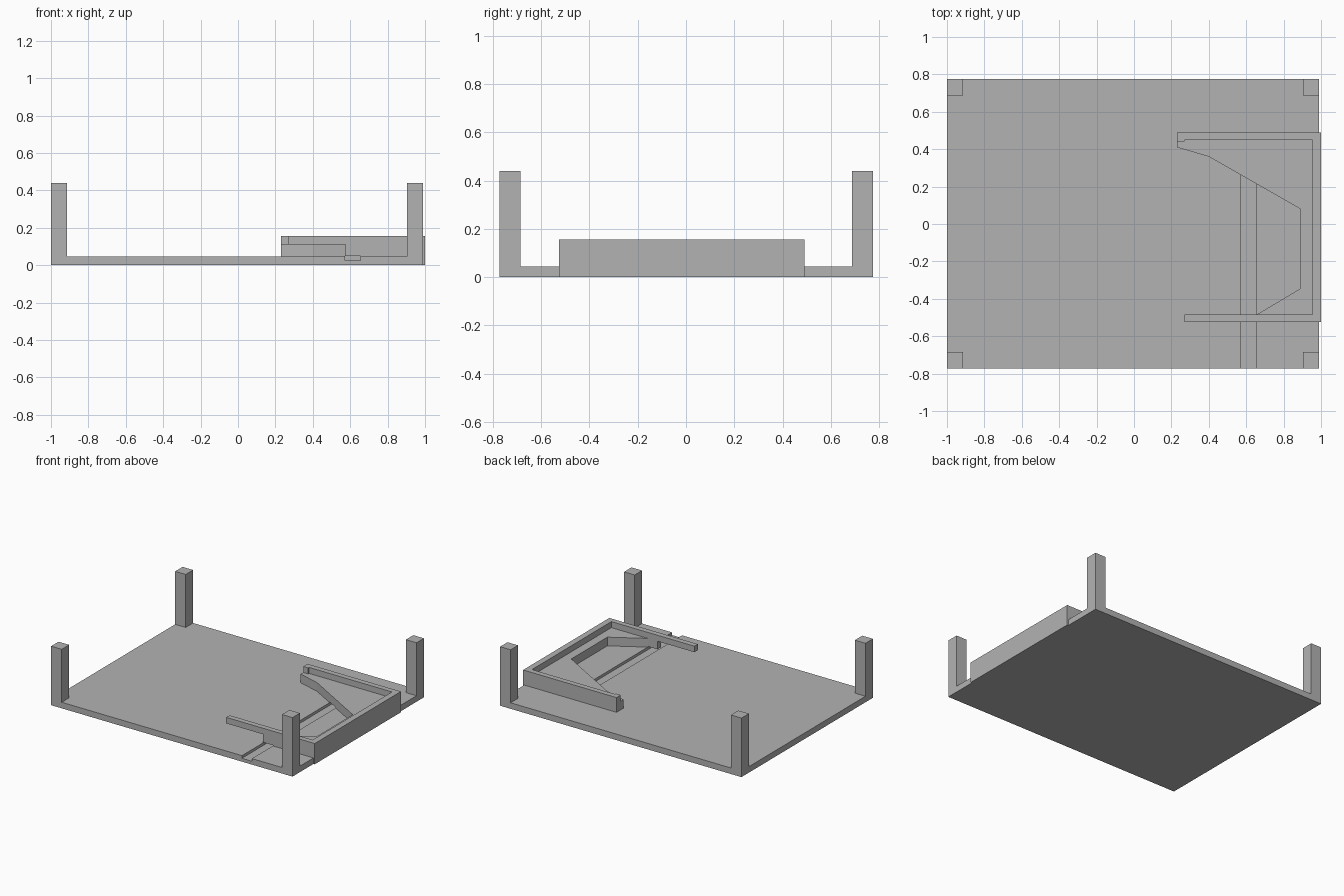
import bpy
import bmesh

default = bpy.data.objects.get("Cube")
if default:
    bpy.data.objects.remove(default, do_unlink=True)

# One plain grey for the whole model
grey = bpy.data.materials.new("plain grey")
grey.use_nodes = True
colour = (0.45, 0.45, 0.45, 1)
grey.diffuse_color = colour
grey.node_tree.nodes["Principled BSDF"].inputs["Base Color"].default_value = colour


def prism(name, outline, z0, z1):
    """Extrude a flat outline from z0 up to z1."""
    bm = bmesh.new()
    face = bm.faces.new([bm.verts.new((x, y, z0)) for x, y in outline])
    new = bmesh.ops.extrude_face_region(bm, geom=[face])["geom"]
    top = [v for v in new if isinstance(v, bmesh.types.BMVert)]
    bmesh.ops.translate(bm, verts=top, vec=(0, 0, z1 - z0))
    bmesh.ops.recalc_face_normals(bm, faces=bm.faces)
    mesh = bpy.data.meshes.new(name)
    bm.to_mesh(mesh)
    bm.free()
    mesh.materials.append(grey)
    obj = bpy.data.objects.new(name, mesh)
    bpy.context.collection.objects.link(obj)
    return obj


def box(name, x0, x1, y0, y1, z0, z1):
    return prism(name, [(x0, y0), (x1, y0), (x1, y1), (x0, y1)], z0, z1)


left, right, front, back = -1.0, 0.99, -0.772, 0.775
floor, ledge, rim = 0.045, 0.11, 0.155
post = 0.087

# Base plate and four corner posts
plate = box("base_plate", left, right, front, back, 0, floor)
for xn, x in (("right", left), ("left", right - post)):
    for yn, y in (("front", front), ("back", back - post)):
        box(f"{yn}_{xn}_post", x, x + post, y, y + post, floor, 0.44)

# Raised wall around three sides, with a thickened back end
wall = prism("tray_wall", [
    (0.23, 0.44), (0.27, 0.44), (0.27, 0.45), (0.955, 0.45),
    (0.955, -0.485), (0.575, -0.485), (0.575, -0.525),
    (1.0, -0.525), (1.0, 0.49), (0.23, 0.49)], floor, rim)
box("wall_skirt", right, 1.0, -0.525, 0.49, 0, floor)

# Overhanging arm in front of the opening
box("front_arm", 0.27, 0.575, -0.525, -0.485, ledge, rim)

# Lower funnel-shaped ledge inside the wall
funnel = prism("funnel_ledge", [
    (0.23, 0.44), (0.23, 0.41), (0.40, 0.36), (0.89, 0.08),
    (0.89, -0.345), (0.655, -0.485), (0.955, -0.485),
    (0.955, 0.45), (0.27, 0.45), (0.27, 0.44)], floor, ledge)

# Channel running in from the front edge and under the wall
cutter = box("channel_cutter", 0.573, 0.655, -0.9, 0.33, 0.025, 0.05)
cutter.hide_render = True
cutter.hide_viewport = True
for part in (plate, wall, funnel):
    cut = part.modifiers.new("channel", 'BOOLEAN')
    cut.operation = 'DIFFERENCE'
    cut.solver = 'EXACT'
    cut.object = cutter
